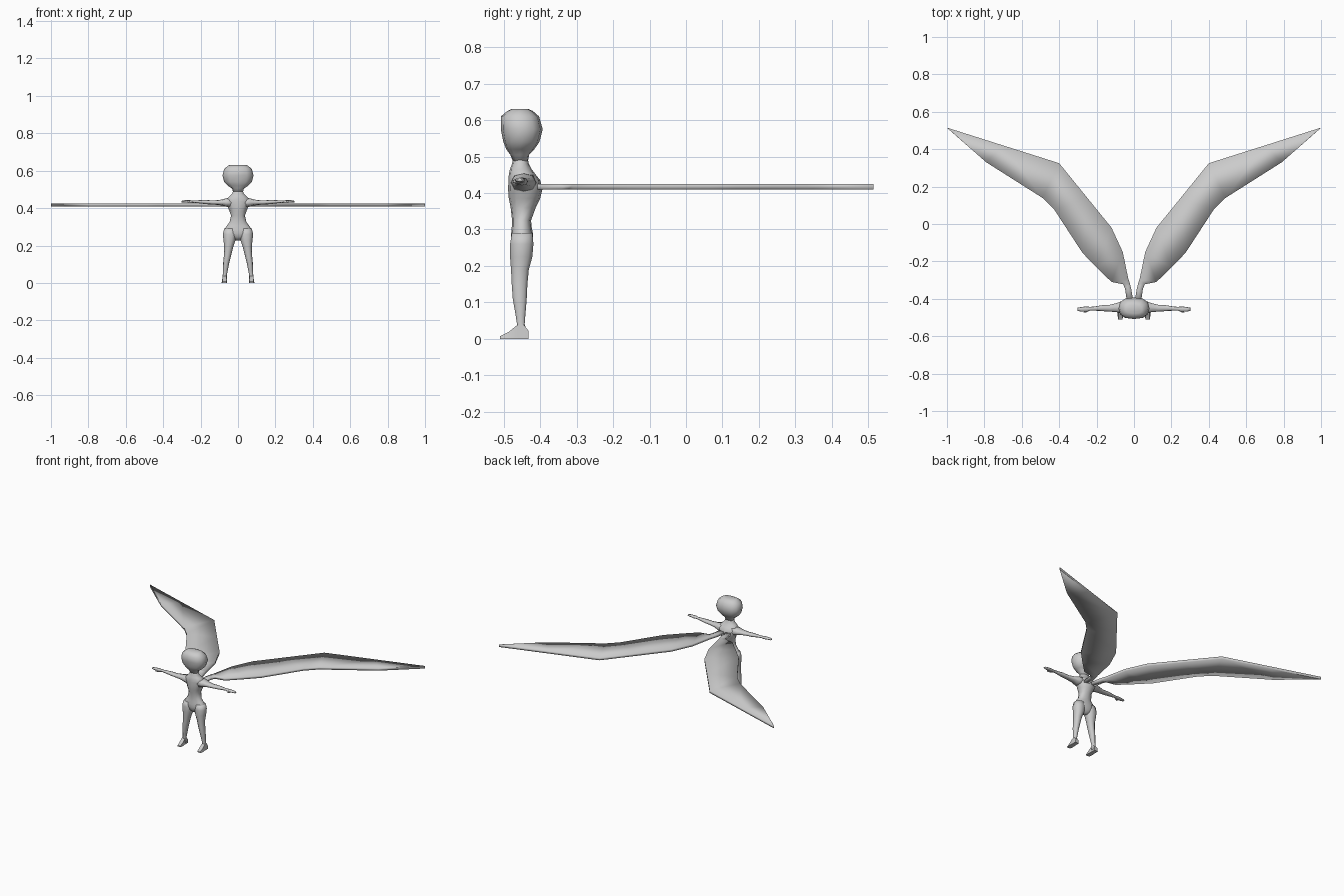
import bpy, bmesh, math
from mathutils import Vector

skin = bpy.data.materials.new("light_grey")
skin.diffuse_color = (0.6, 0.6, 0.6, 1)


def loft(name, rings, mirror=False, angle=180):
    """Bridge equal-length rings of points into a closed, smooth skin."""
    bm = bmesh.new()
    loops = [[bm.verts.new(p) for p in r] for r in rings]
    n = len(loops[0])
    for a, b in zip(loops, loops[1:]):
        for i in range(n):
            j = (i + 1) % n
            bm.faces.new((a[i], a[j], b[j], b[i]))
    bm.faces.new(loops[0][::-1])
    bm.faces.new(loops[-1])
    bmesh.ops.recalc_face_normals(bm, faces=bm.faces)
    me = bpy.data.meshes.new(name)
    bm.to_mesh(me)
    bm.free()
    me.materials.append(skin)
    ob = bpy.data.objects.new(name, me)
    bpy.context.collection.objects.link(ob)
    if mirror:
        ob.modifiers.new("mirror", 'MIRROR').use_mirror_merge = False
    bpy.ops.object.select_all(action='DESELECT')
    ob.select_set(True)
    bpy.context.view_layer.objects.active = ob
    bpy.ops.object.shade_smooth_by_angle(angle=math.radians(angle))
    return ob


def ellipse(c, u, v, n=12, power=0.9):
    """Rounded section around c with half axes u and v."""
    pts = []
    for i in range(n):
        a = 2 * math.pi * i / n
        s, t = math.cos(a), math.sin(a)
        s = math.copysign(abs(s) ** power, s)
        t = math.copysign(abs(t) ** power, t)
        pts.append(Vector(c) + Vector(u) * s + Vector(v) * t)
    return pts


def level(z, x0, x1, y0, y1, n=12, power=0.9):
    """Horizontal section spanning x0..x1 and y0..y1."""
    return ellipse(((x0 + x1) / 2, (y0 + y1) / 2, z),
                   ((x1 - x0) / 2, 0, 0), (0, (y1 - y0) / 2, 0), n, power)


# Head: wide with a flat crown (z, half width, front y, back y)
head = [(.48, .024, -.472, -.435), (.505, .032, -.482, -.43), (.52, .055, -.493, -.416),
        (.54, .074, -.501, -.402), (.575, .083, -.508, -.393), (.61, .074, -.508, -.403),
        (.625, .055, -.490, -.420), (.631, .045, -.478, -.434)]
loft("head", [level(z, -w, w, a, b, power=.8) for z, w, a, b in head])

# Torso: neck, chest, waist and hips
torso = [(.228, .012, -.462, -.435), (.245, .05, -.476, -.424), (.265, .074, -.481, -.419),
         (.285, .074, -.48, -.419), (.305, .06, -.478, -.423), (.325, .045, -.477, -.425),
         (.36, .037, -.481, -.412), (.385, .046, -.486, -.400), (.41, .056, -.488, -.394),
         (.435, .066, -.487, -.400), (.45, .06, -.486, -.412), (.465, .044, -.483, -.423),
         (.48, .029, -.477, -.431), (.505, .025, -.474, -.436)]
loft("torso", [level(z, -w, w, a, b) for z, w, a, b in torso])

# Legs: (z, inner x, outer x, front y, back y)
leg = [(.012, .058, .084, -.468, -.432), (.04, .06, .082, -.464, -.442),
       (.065, .055, .08, -.468, -.440), (.11, .046, .079, -.476, -.436),
       (.15, .036, .075, -.479, -.434), (.19, .026, .074, -.481, -.430),
       (.225, .014, .077, -.484, -.420), (.26, .006, .081, -.484, -.417),
       (.29, .012, .074, -.479, -.42)]
loft("leg", [level(z, a, b, c, d, 10) for z, a, b, c, d in leg], True)

# Feet: flat-soled wedges (y, half width, top z)
foot = [(-.432, .013, .022), (-.446, .013, .04), (-.463, .013, .038),
        (-.485, .015, .02), (-.51, .012, .007)]
loft("foot", [[(.073 - w, y, 0), (.073 + w, y, 0), (.072 + w * .8, y, h), (.072 - w * .8, y, h)]
              for y, w, h in foot], True, 60)

# Arms: (x, centre y, centre z, half depth, half height)
arm = [(.03, -.445, .428, .036, .03), (.065, -.445, .43, .033, .022),
       (.09, -.447, .43, .025, .015), (.13, -.45, .43, .018, .011),
       (.17, -.45, .432, .016, .011), (.21, -.452, .434, .011, .008),
       (.235, -.453, .435, .010, .006), (.255, -.455, .435, .014, .007),
       (.285, -.456, .436, .012, .006), (.302, -.456, .435, .008, .004)]
loft("arm", [ellipse((x, y, z), (0, d, 0), (0, 0, h), 8) for x, y, z, d, h in arm], True)

# Thumbs
loft("thumb", [ellipse((x, y, .432), (r, r * .4, 0), (0, 0, r), 6)
               for x, y, r in [(.24, -.457, .006), (.255, -.468, .006), (.268, -.473, .004)]], True)

# Wings: flat swept slabs (inner x, inner y, outer x, outer y)
wing = [(.004, -.415, .038, -.415), (.014, -.35, .048, -.345), (.022, -.318, .058, -.322),
        (.03, -.295, .12, -.31), (.06, -.15, .20, -.232), (.12, -.02, .275, -.155),
        (.25, .14, .425, .075), (.40, .325, .49, .14), (.70, .42, .79, .33),
        (.996, .514, 1, .514)]
loft("wing", [[(a, b, .409), (c, d, .409), (c, d, .425), (a, b, .425)]
              for a, b, c, d in wing], True)
